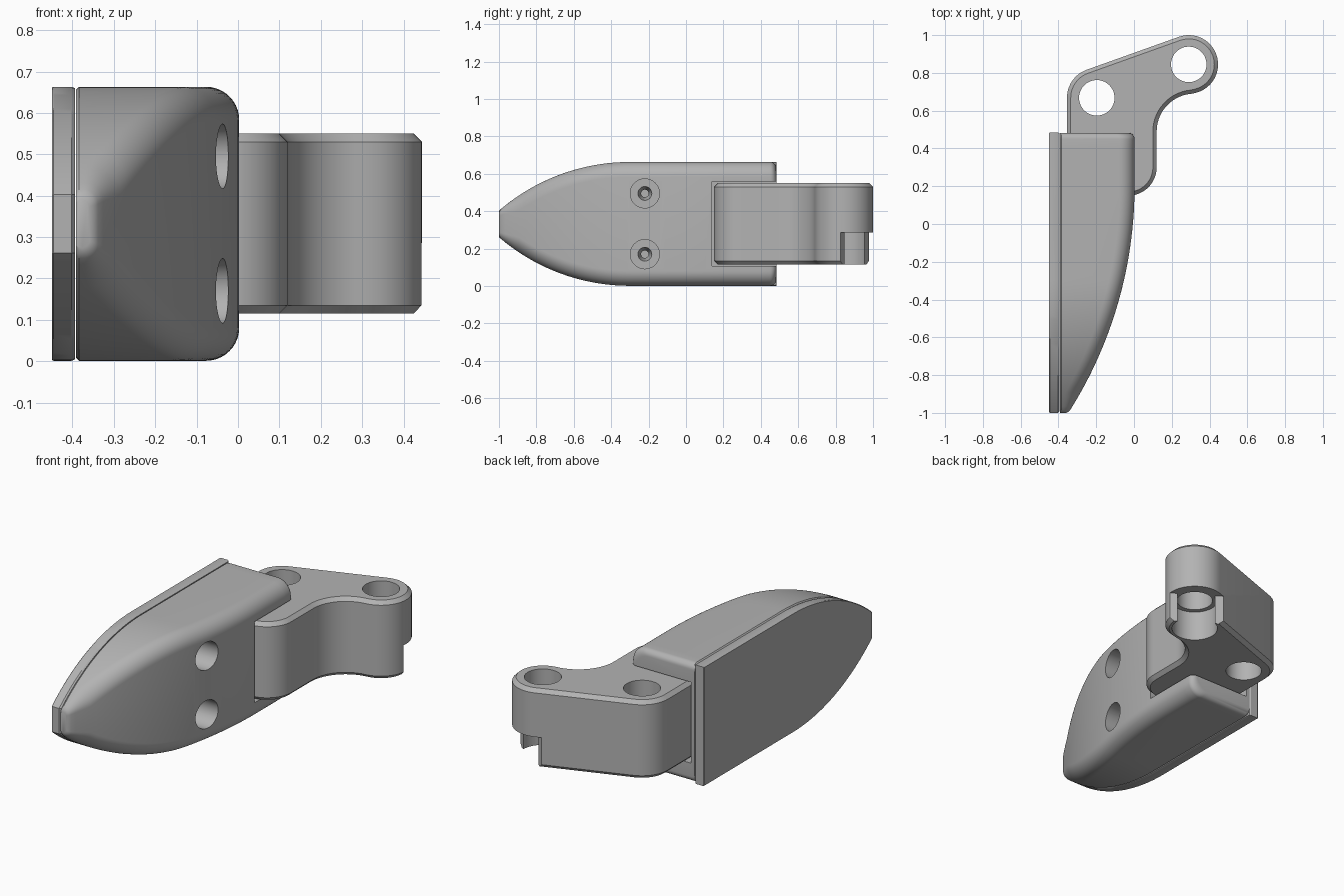
import bpy, bmesh, math
from mathutils import Vector

cube = bpy.data.objects.get("Cube")
if cube:
    bpy.data.objects.remove(cube, do_unlink=True)

grey = bpy.data.materials.new("satin_grey")
grey.use_nodes = True
GREY = (0.45, 0.45, 0.45, 1)
grey.diffuse_color = GREY
grey.node_tree.nodes["Principled BSDF"].inputs["Base Color"].default_value = GREY

MID = 0.332          # mid height of the body


def finish(name, bm):
    bmesh.ops.recalc_face_normals(bm, faces=bm.faces[:])
    me = bpy.data.meshes.new(name)
    bm.to_mesh(me)
    bm.free()
    me.materials.append(grey)
    ob = bpy.data.objects.new(name, me)
    bpy.context.collection.objects.link(ob)
    return ob


def loft(name, rings):
    """Skin a list of equal-length closed rings and cap both ends."""
    bm = bmesh.new()
    vs = [[bm.verts.new(p) for p in ring] for ring in rings]
    n = len(rings[0])
    for a, b in zip(vs, vs[1:]):
        for i in range(n):
            j = (i + 1) % n
            bm.faces.new((a[i], a[j], b[j], b[i]))
    bm.faces.new(vs[0])
    bm.faces.new(vs[-1])
    return finish(name, bm)


def revolve_ring(centre, r, axis, at, n=48):
    """Circle of radius r in the plane across axis ('x' or 'z')."""
    pts = []
    for i in range(n):
        a = math.tau * i / n
        u, v = centre[0] + r * math.cos(a), centre[1] + r * math.sin(a)
        pts.append((at, u, v) if axis == 'x' else (u, v, at))
    return pts


def rod(centre, axis, steps):
    """Turned shape from (position, radius) steps."""
    return loft("cutter", [revolve_ring(centre, r, axis, p) for p, r in steps])


def prism(name, outline, z0, z1):
    return loft(name, [[(x, y, z) for x, y in outline] for z in (z0, z1)])


def box(x0, x1, y0, y1, z0, z1):
    return prism("cutter", [(x0, y0), (x1, y0), (x1, y1), (x0, y1)], z0, z1)


def cut(ob, cutter):
    cutter.hide_render = True
    mod = ob.modifiers.new("cut", 'BOOLEAN')
    mod.operation, mod.solver, mod.object = 'DIFFERENCE', 'EXACT', cutter
    bpy.context.view_layer.objects.active = ob
    bpy.ops.object.modifier_apply(modifier=mod.name)
    bpy.data.objects.remove(cutter, do_unlink=True)


def smooth(ob):
    bpy.ops.object.select_all(action='DESELECT')
    ob.select_set(True)
    bpy.context.view_layer.objects.active = ob
    bpy.ops.object.shade_smooth_by_angle(angle=math.radians(30))


def arc(cx, cy, r, a0, a1, n):
    return [(cx + r * math.cos(math.radians(a0 + (a1 - a0) * i / n)),
             cy + r * math.sin(math.radians(a0 + (a1 - a0) * i / n))) for i in range(n + 1)]


def drop(d, R):
    return R - math.sqrt(R * R - d * d) if d > 0 else 0


def half_height(y):
    return 0.331 - drop(-0.3 - y, 1.072)


def outer_x(y):
    return 0.003 - drop(0.2 - y, 2.23)


# Shell: rounded sections lofted from the nose to the back
def section(y, inset=0):
    h, xo = half_height(y) - inset, outer_x(y) - inset
    r = min(0.08, 0.85 * h, 0.85 * (xo + 0.38))
    low = [(-0.392, -h + 0.008), (-0.384, -h)] + arc(xo - r, -h + r, r, -90, 0, 10)
    return [(x, y, MID + z) for x, z in low + [(x, -z) for x, z in reversed(low)]]


stations = [-1 + 1.45 * (i / 40) ** 1.25 for i in range(41)]
rings = [section(-1, 0.012), section(-0.994, 0.003)] + [section(y) for y in stations[1:]]
rings += [section(0.45 + 0.033 * math.sin(a), 0.033 * (1 - math.cos(a)))
          for a in [math.radians(15 * i) for i in range(1, 7)]]
shell = loft("body_shell", rings)

# Slot for the arm, and two stepped screw holes
cut(shell, box(-0.37, 0.2, 0.14, 0.7, 0.107, 0.558))
for z in (0.17, 0.495):
    cut(shell, rod((-0.22, z), 'x',
                   [(0.1, 0.078), (-0.25, 0.078), (-0.2501, 0.037), (-0.32, 0.02), (-0.37, 0.02)]))
smooth(shell)

# Flat backing plate with the same side outline
ys = [-1 + 0.7 * (i / 24) ** 1.2 for i in range(25)] + [0.485]
edge = [(y, half_height(y)) for y in ys]
loop = [(y, -h) for y, h in edge] + [(y, h) for y, h in reversed(edge)]


def plate_ring(x, s):
    return [(x, y * (1 - s), MID + z * (1 - s)) for y, z in loop]


plate = loft("backing_plate", [plate_ring(-0.45, 0.006), plate_ring(-0.446, 0),
                               plate_ring(-0.402, 0), plate_ring(-0.394, 0.01)])
smooth(plate)

# Arm: swept outline with chamfered top and bottom
END, PIVOT = (0.29, 0.845), (-0.197, 0.668)
outline = [(-0.355, 0.15)]
outline += arc(-0.03, 0.30, 0.15, -90, 0, 12)
outline += arc(0.32, 0.49, 0.20, 180, 95, 14)
outline += arc(*END, 0.155, -85, 110, 28)[1:]
outline += arc(*PIVOT, 0.158, 110, 180, 12)
arm = prism("arm", outline, 0.115, 0.55)
bm = bmesh.new()
bm.from_mesh(arm.data)
rim = [e for e in bm.edges if abs(e.verts[0].co.z - e.verts[1].co.z) < 1e-5]
bmesh.ops.bevel(bm, geom=rim, offset=0.02, segments=1, affect='EDGES', clamp_overlap=True)
bm.to_mesh(arm.data)
bm.free()

# Through holes at both ends of the arm
for c in (END, PIVOT):
    cut(arm, rod(c, 'z', [(0.0, 0.094), (0.7, 0.094)]))

# Relief under the tip: open flat cut plus a counterbore
n = Vector((0.54, 0.84)).normalized()
t = Vector((-n.y, n.x))
corners = [Vector(END) + n * a + t * b for a, b in
           ((0.066, 0.3), (0.066, -0.3), (0.4, -0.3), (0.4, 0.3))]
cut(arm, prism("cutter", [tuple(c) for c in corners], 0.0, 0.285))
cut(arm, rod(END, 'z', [(0.0, 0.12), (0.285, 0.12)]))
smooth(arm)
